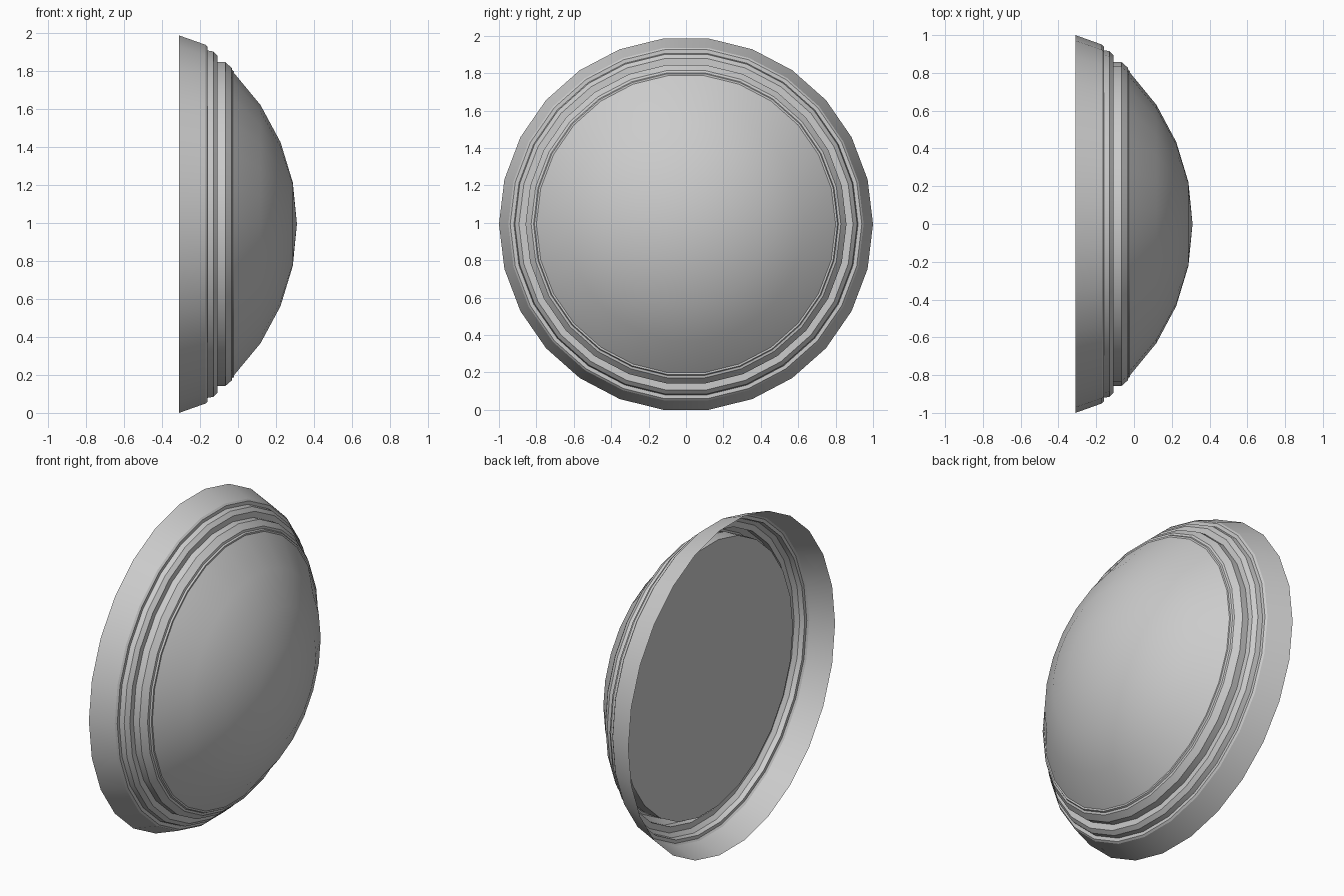
import bpy, bmesh
from math import pi, sin, cos, radians

if "Cube" in bpy.data.objects:
    bpy.data.objects.remove(bpy.data.objects["Cube"])

SIDES = 26
CENTRE_Z = cos(pi / SIDES)


def revolve(name, profile, angle=25):
    """Turn an (x, radius) profile about the x axis; radius 0 makes a pole."""
    bm = bmesh.new()
    rings = []
    for x, r in profile:
        if r == 0:
            rings.append([bm.verts.new((x, 0, CENTRE_Z))] * SIDES)
        else:
            rings.append([bm.verts.new((x, r * cos(2 * pi * i / SIDES),
                                        CENTRE_Z + r * sin(2 * pi * i / SIDES)))
                          for i in range(SIDES)])
    for a, b in zip(rings, rings[1:]):
        for i in range(SIDES):
            j = (i + 1) % SIDES
            bm.faces.new(list(dict.fromkeys((a[i], a[j], b[j], b[i]))))
    bmesh.ops.recalc_face_normals(bm, faces=bm.faces)
    mesh = bpy.data.meshes.new(name)
    bm.to_mesh(mesh)
    bm.free()
    obj = bpy.data.objects.new(name, mesh)
    bpy.context.collection.objects.link(obj)
    bpy.ops.object.select_all(action='DESELECT')
    obj.select_set(True)
    bpy.context.view_layer.objects.active = obj
    bpy.ops.object.shade_smooth_by_angle(angle=radians(angle))
    return obj


# Thin flared skirt and stepped bezel, open at the back
revolve("stepped_bezel", [
    (-0.31, 1.0), (-0.17, 0.95), (-0.16, 0.94), (-0.16, 0.92),
    (-0.13, 0.915), (-0.108, 0.893), (-0.108, 0.858), (-0.067, 0.858),
    (-0.033, 0.828), (-0.03, 0.815), (-0.02, 0.81), (-0.02, 0.80)])

# Domed lens: spherical cap with a short hidden wall and a flat back
R = 1.135
cap = [(0.31 - R * (1 - cos(radians(11.25 * k))), R * sin(radians(11.25 * k)))
       for k in range(5)]
revolve("dome_lens", cap + [(-0.06, 0.82), (-0.15, 0.82), (-0.15, 0)])
